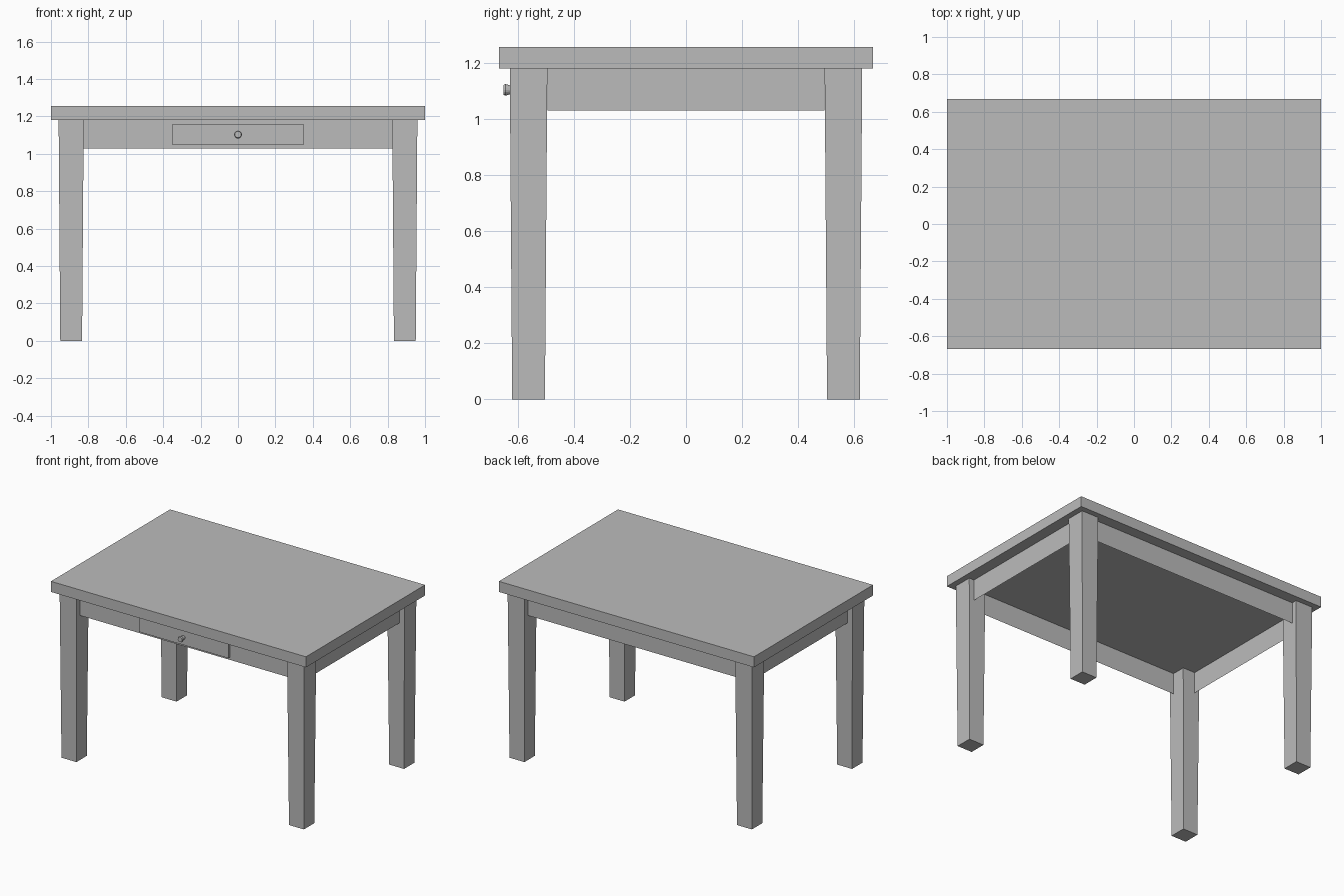
import bpy, bmesh, math

if "Cube" in bpy.data.objects:
    bpy.data.objects.remove(bpy.data.objects["Cube"])

grey = bpy.data.materials.new("plain_grey")
grey.diffuse_color = (0.5, 0.5, 0.5, 1)
grey.use_nodes = True
grey.node_tree.nodes["Principled BSDF"].inputs["Base Color"].default_value = grey.diffuse_color


def finish(name, bm):
    bmesh.ops.recalc_face_normals(bm, faces=bm.faces)
    mesh = bpy.data.meshes.new(name)
    bm.to_mesh(mesh)
    bm.free()
    mesh.materials.append(grey)
    obj = bpy.data.objects.new(name, mesh)
    bpy.context.collection.objects.link(obj)
    return obj


def box(name, lo, hi, taper=1.0):
    """Box between two corners; taper scales the bottom face about its centre."""
    bm = bmesh.new()
    bmesh.ops.create_cube(bm, size=1)
    mid = [(a + b) / 2 for a, b in zip(lo, hi)]
    for v in bm.verts:
        k = taper if v.co.z < 0 else 1.0
        v.co.x = mid[0] + v.co.x * (hi[0] - lo[0]) * k
        v.co.y = mid[1] + v.co.y * (hi[1] - lo[1]) * k
        v.co.z = mid[2] + v.co.z * (hi[2] - lo[2])
    return finish(name, bm)


def panel(name, a, b, z0, z1):
    """Thin upright sheet between two floor points."""
    bm = bmesh.new()
    bm.faces.new([bm.verts.new(p) for p in
                  ((*a, z0), (*b, z0), (*b, z1), (*a, z1))])
    return finish(name, bm)


TOP_Z, APRON_Z = 1.18, 1.03

# Table top
box("table_top", (-1, -0.667, TOP_Z), (1, 0.667, 1.255))

# Four legs, slightly narrower at the foot
LX, LY, H = 0.892, 0.561, 0.067
for sx, side in ((-1, "left"), (1, "right")):
    for sy, end in ((-1, "front"), (1, "back")):
        x, y = sx * LX, sy * LY
        box(f"leg_{end}_{side}", (x - H, y - H, 0), (x + H, y + H, TOP_Z), 0.87)

# Apron sheets, set back from the outer leg faces
AX, AY = 0.92, 0.59
for s, end, side in ((-1, "front", "left"), (1, "back", "right")):
    panel(f"apron_{end}", (-LX + H, s * AY), (LX - H, s * AY), APRON_Z, TOP_Z)
    panel(f"apron_{side}", (s * AX, -LY + H), (s * AX, LY - H), APRON_Z, TOP_Z)

# Drawer front
box("drawer_front", (-0.35, -0.608, 1.048), (0.35, -AY, 1.16))

# Turned drawer knob
bm = bmesh.new()
rings = []
N = 16
for y, r in ((-0.606, 0.012), (-0.628, 0.016), (-0.644, 0.021), (-0.651, 0.017)):
    rings.append([bm.verts.new((r * math.cos(2 * math.pi * i / N), y,
                                1.103 + r * math.sin(2 * math.pi * i / N)))
                  for i in range(N)])
for a, b in zip(rings, rings[1:]):
    for i in range(N):
        j = (i + 1) % N
        bm.faces.new((a[i], a[j], b[j], b[i]))
bm.faces.new(rings[0])
bm.faces.new(rings[-1])
finish("drawer_knob", bm)
